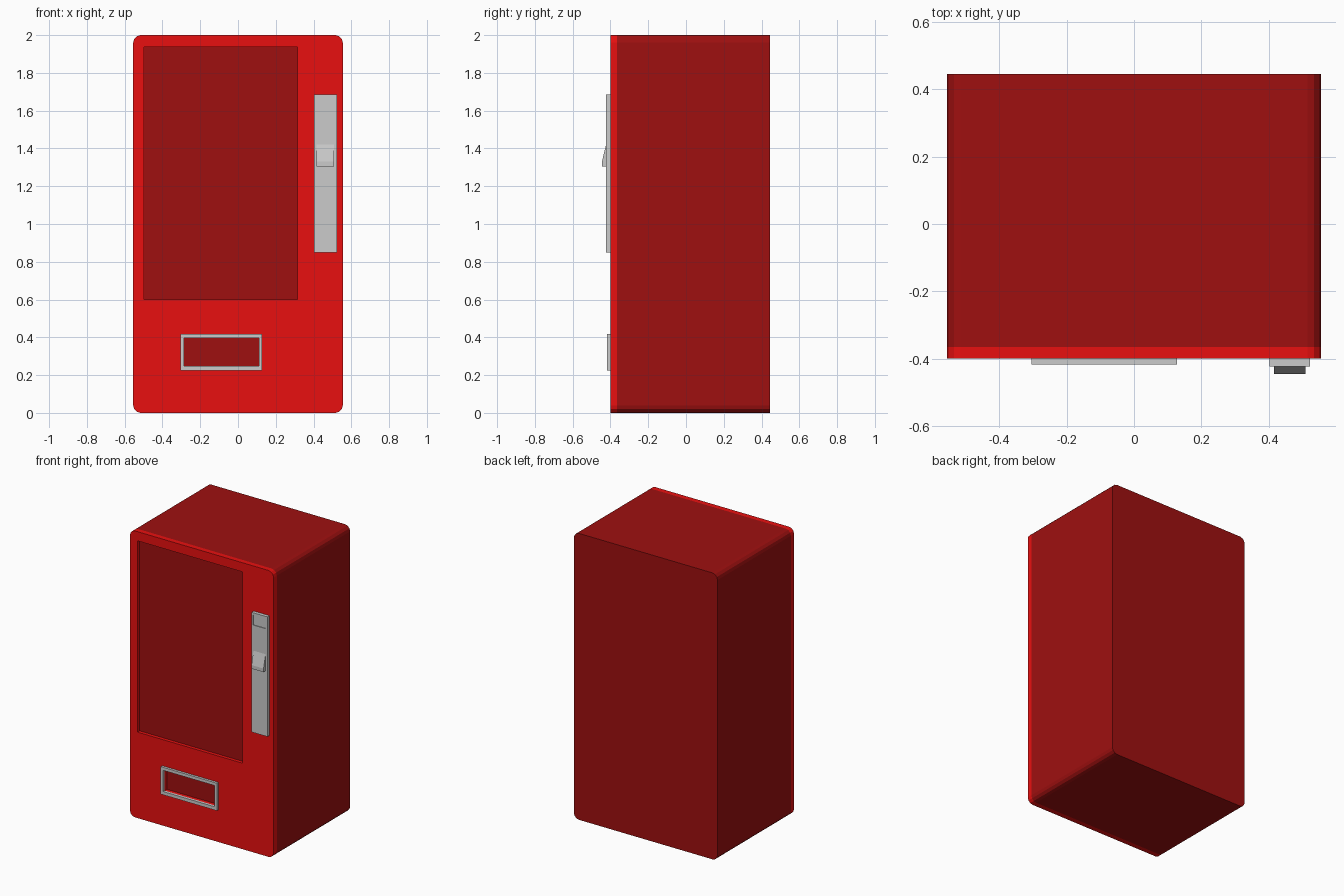
import bpy, bmesh, math

if "Cube" in bpy.data.objects:
    bpy.data.objects.remove(bpy.data.objects["Cube"])


def material(name, rgb):
    m = bpy.data.materials.new(name)
    m.diffuse_color = (*rgb, 1)
    m.use_nodes = True
    m.node_tree.nodes["Principled BSDF"].inputs["Base Color"].default_value = m.diffuse_color
    return m


BRIGHT = material("bright_red", (0.815, 0.005, 0.005))
DARK = material("dark_red", (0.345, 0.005, 0.005))


def rect(x0, x1, z0, z1, r=0.0, n=3):
    """Rectangle outline in x and z, with optional rounded corners."""
    if r == 0:
        return [(x0, z0), (x1, z0), (x1, z1), (x0, z1)]
    pts = []
    corners = [(x1 - r, z1 - r), (x0 + r, z1 - r), (x0 + r, z0 + r), (x1 - r, z0 + r)]
    for i, (cx, cz) in enumerate(corners):
        for k in range(n + 1):
            a = math.pi / 2 * (i + k / n)
            pts.append((cx + r * math.cos(a), cz + r * math.sin(a)))
    return pts


def prism(name, loops, y0, y1, mat=None):
    """Filled outline (further loops are holes) extruded from y0 to y1."""
    cu = bpy.data.curves.new(name + "_outline", 'CURVE')
    cu.dimensions = '2D'
    cu.fill_mode = 'BOTH'
    cu.extrude = (y1 - y0) / 2
    for loop in loops:
        sp = cu.splines.new('POLY')
        sp.points.add(len(loop) - 1)
        for p, (x, z) in zip(sp.points, loop):
            p.co = (x, z, 0, 1)
        sp.use_cyclic_u = True
    ob = bpy.data.objects.new(name, cu)
    bpy.context.collection.objects.link(ob)
    ob.rotation_euler.x = math.pi / 2
    ob.location.y = (y0 + y1) / 2
    bpy.ops.object.select_all(action='DESELECT')
    ob.select_set(True)
    bpy.context.view_layer.objects.active = ob
    bpy.ops.object.convert(target='MESH')
    ob = bpy.context.view_layer.objects.active
    bm = bmesh.new()
    bm.from_mesh(ob.data)
    bmesh.ops.remove_doubles(bm, verts=bm.verts, dist=1e-5)
    bmesh.ops.recalc_face_normals(bm, faces=bm.faces)
    bm.to_mesh(ob.data)
    bm.free()
    ob.data.materials.clear()
    if mat:
        ob.data.materials.append(mat)
    bpy.ops.object.shade_flat()
    return ob


# Cabinet and front door with window and tray openings
outline = rect(-0.555, 0.555, 0, 2, 0.04)
window = rect(-0.497, 0.315, 0.60, 1.936)
opening = rect(-0.286, 0.11, 0.248, 0.396)
prism("cabinet", [outline], -0.365, 0.445, DARK)
prism("front_door", [outline, window, opening], -0.40, -0.365, BRIGHT)

# Dark panels filling the backs of the openings
prism("window_panel", [window], -0.376, -0.365, DARK)
prism("tray_back", [opening], -0.376, -0.365, DARK)

# Tray frame
prism("tray_frame", [rect(-0.305, 0.128, 0.225, 0.417), opening], -0.417, -0.40)

# Payment panel with a shallow slot recess
slot = rect(0.412, 0.508, 1.60, 1.67)
prism("payment_panel", [rect(0.402, 0.523, 0.85, 1.686), slot], -0.423, -0.40)
prism("slot_floor", [slot], -0.418, -0.40)

# Wedge-shaped coin unit
bm = bmesh.new()
profile = [(-0.421, 1.43), (-0.445, 1.33), (-0.445, 1.305), (-0.421, 1.305)]
face = bm.faces.new([bm.verts.new((0.416, y, z)) for y, z in profile])
ext = bmesh.ops.extrude_face_region(bm, geom=[face])
bmesh.ops.translate(bm, vec=(0.093, 0, 0),
                    verts=[g for g in ext["geom"] if isinstance(g, bmesh.types.BMVert)])
bmesh.ops.recalc_face_normals(bm, faces=bm.faces)
me = bpy.data.meshes.new("coin_unit")
bm.to_mesh(me)
bm.free()
bpy.context.collection.objects.link(bpy.data.objects.new("coin_unit", me))
